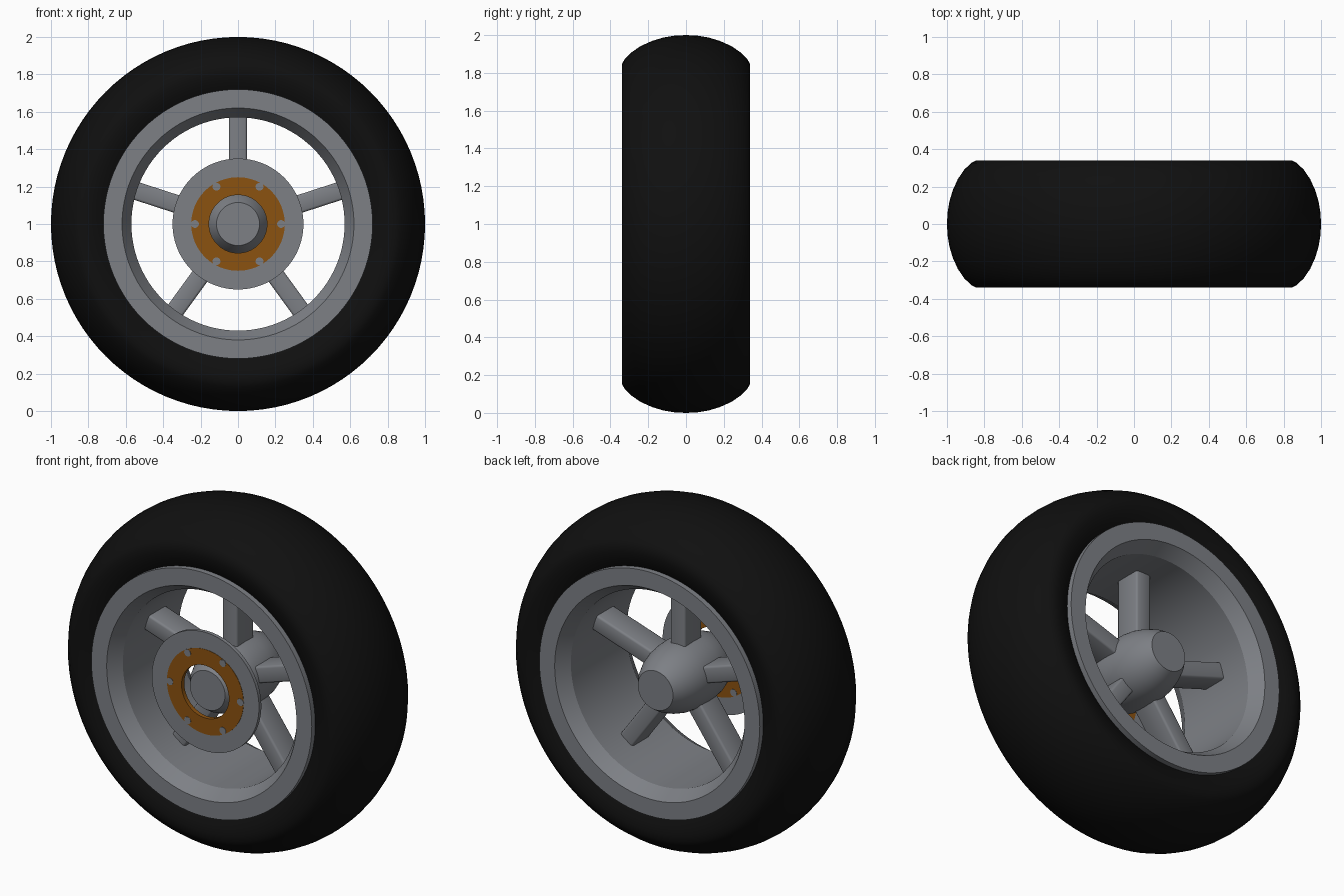
import bpy, bmesh
from math import sin, cos, pi, radians
from mathutils import Matrix

cube = bpy.data.objects.get("Cube")
if cube:
    bpy.data.objects.remove(cube, do_unlink=True)


def material(name, color):
    m = bpy.data.materials.new(name)
    m.use_nodes = True
    m.diffuse_color = (*color, 1)
    m.node_tree.nodes["Principled BSDF"].inputs["Base Color"].default_value = (*color, 1)
    return m


RUBBER = material("black rubber", (0.005, 0.005, 0.005))
METAL = material("grey metal", (0.205, 0.215, 0.235))
BRONZE = material("bronze orange", (0.26, 0.085, 0.005))
CENTRE = Matrix.Translation((0, 0, 1))


def finish(name, bm, mat, angle=30):
    """Turn a bmesh into a shaded object raised to the axle height."""
    bmesh.ops.recalc_face_normals(bm, faces=bm.faces)
    bm.transform(CENTRE)
    mesh = bpy.data.meshes.new(name)
    bm.to_mesh(mesh)
    bm.free()
    mesh.materials.append(mat)
    obj = bpy.data.objects.new(name, mesh)
    bpy.context.collection.objects.link(obj)
    bpy.ops.object.select_all(action="DESELECT")
    obj.select_set(True)
    bpy.context.view_layer.objects.active = obj
    bpy.ops.object.shade_smooth_by_angle(angle=radians(angle))
    return obj


def lathe(name, profile, mat, closed=True, steps=96):
    """Revolve (y, radius) points around the y axis; open profiles get end caps."""
    bm = bmesh.new()
    rings = []
    for y, r in profile:
        rings.append([bm.verts.new((r * cos(2 * pi * i / steps), y, r * sin(2 * pi * i / steps)))
                      for i in range(steps)])
    pairs = list(zip(rings, rings[1:]))
    if closed:
        pairs.append((rings[-1], rings[0]))
    else:
        bm.faces.new(rings[0])
        bm.faces.new(rings[-1])
    for a, b in pairs:
        for i in range(steps):
            j = (i + 1) % steps
            bm.faces.new((a[i], a[j], b[j], b[i]))
    return finish(name, bm, mat)


def mirrored(half):
    """Mirror a half profile running from the +y side towards the middle."""
    return half + [(-y, r) for y, r in reversed(half) if y > 0]


# Tyre: domed tread, full sidewalls tucked in at the bead
lathe("tyre", mirrored([(0.30, 0.705), (0.31, 0.725), (0.332, 0.765), (0.34, 0.81),
                        (0.34, 0.845), (0.325, 0.872), (0.29, 0.908), (0.24, 0.942),
                        (0.18, 0.969), (0.12, 0.987), (0.06, 0.997), (0, 1.0)]), RUBBER)

# Rim: flat lips, bevelled step and straight barrel
lathe("rim", [(0.34, 0.72), (0.34, 0.62), (0.26, 0.57),
              (-0.26, 0.57), (-0.34, 0.62), (-0.34, 0.72)], METAL)

# Hub: barrel shape with flat ends
lathe("hub", mirrored([(0.285, 0.115), (0.24, 0.145), (0.18, 0.172), (0.12, 0.19),
                       (0.06, 0.198), (0, 0.2)]), METAL, closed=False)

# Brake disc and the coloured carrier ring set into it
lathe("brake_disc", [(-0.304, 0.35), (-0.304, 0.24), (-0.282, 0.24), (-0.282, 0.35)], METAL)
lathe("disc_carrier", [(-0.306, 0.25), (-0.306, 0.155), (-0.28, 0.155), (-0.28, 0.25)], BRONZE)

# Six bolts through the carrier
bm = bmesh.new()
for k in range(6):
    turn = Matrix.Rotation(k * pi / 3, 4, "Y")
    place = Matrix.Translation((0.23, -0.293, 0)) @ Matrix.Rotation(pi / 2, 4, "X")
    bmesh.ops.create_cone(bm, cap_ends=True, segments=20, radius1=0.021, radius2=0.021,
                          depth=0.03, matrix=turn @ place)
finish("carrier_bolts", bm, METAL)

# Five spokes with softened edges
bm = bmesh.new()
for k in range(5):
    turn = Matrix.Rotation(k * 2 * pi / 5, 4, "Y")
    shape = Matrix.Translation((0, 0, 0.34)) @ Matrix.Diagonal((0.097, 0.16, 0.48, 1))
    bmesh.ops.create_cube(bm, size=1, matrix=turn @ shape)
long_edges = [e for e in bm.edges if e.calc_length() > 0.4]
bmesh.ops.bevel(bm, geom=long_edges, offset=0.012, segments=2, affect="EDGES", profile=0.5)
finish("spokes", bm, METAL, 50)
